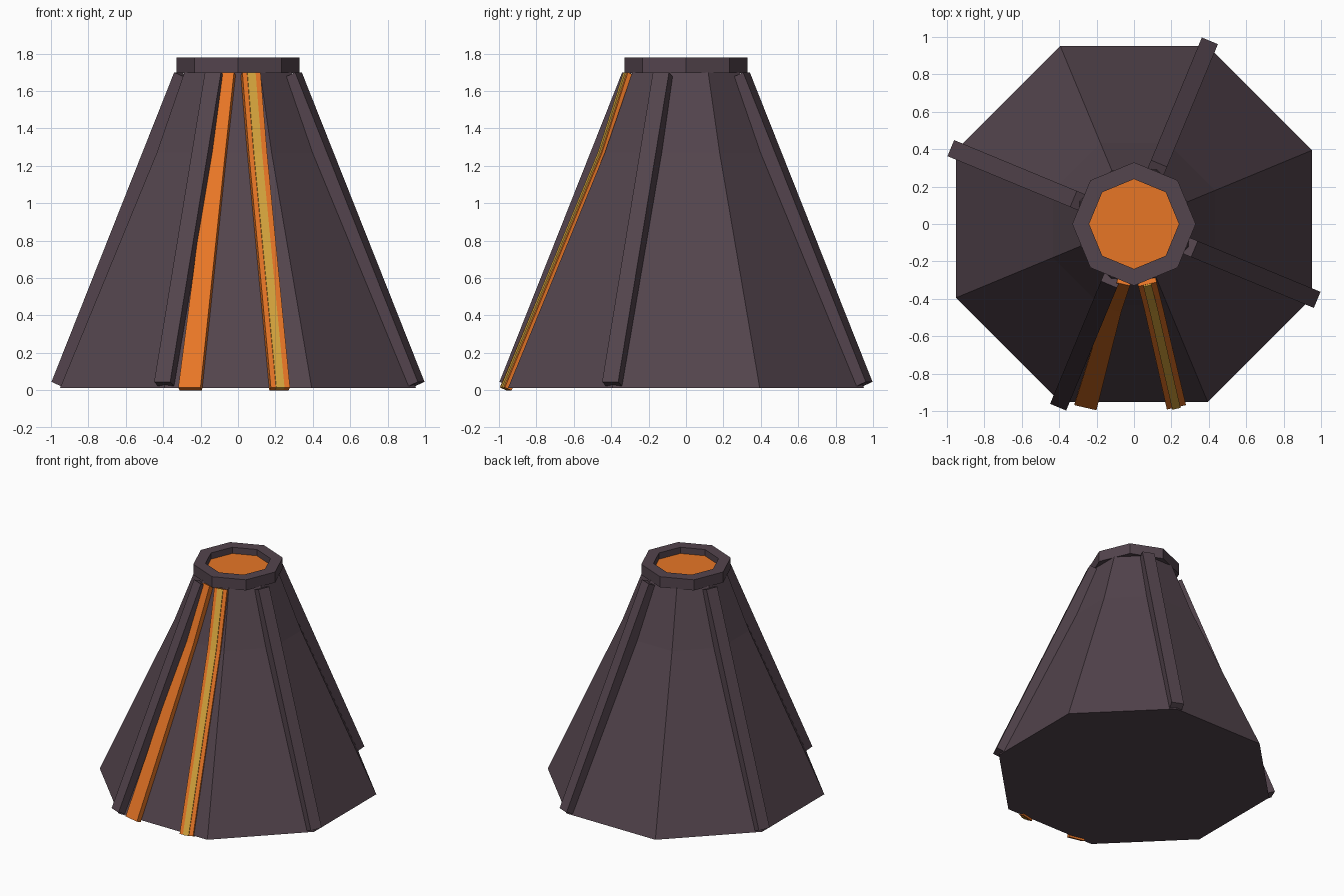
import bpy
from math import sin, cos, pi, radians
from mathutils import Vector

cube = bpy.data.objects.get("Cube")
if cube:
    bpy.data.objects.remove(cube, do_unlink=True)


def material(name, rgb):
    m = bpy.data.materials.new(name)
    m.use_nodes = True
    m.diffuse_color = (*rgb, 1)
    bsdf = m.node_tree.nodes["Principled BSDF"]
    bsdf.inputs["Base Color"].default_value = (*rgb, 1)
    bsdf.inputs["Roughness"].default_value = 0.9
    return m


ROCK = material("dark_rock", (0.087, 0.058, 0.074))
LAVA = material("orange_lava", (0.80, 0.18, 0.019))
GLOW = material("yellow_lava", (0.68, 0.38, 0.047))


def make(name, verts, faces, mat):
    mesh = bpy.data.meshes.new(name)
    mesh.from_pydata(verts, [], faces)
    mesh.materials.append(mat)
    ob = bpy.data.objects.new(name, mesh)
    bpy.context.collection.objects.link(ob)
    return ob


def octagon_lathe(name, profile, turn, mat, closed=False):
    """Spin (radius, height) points into eight flat sides, capped or ring-shaped."""
    n = len(profile)
    verts = [(r * cos(turn + k * pi / 4), r * sin(turn + k * pi / 4), z)
             for r, z in profile for k in range(8)]
    faces = []
    for i in range(n if closed else n - 1):
        a, b = i * 8, (i + 1) % n * 8
        for k in range(8):
            j = (k + 1) % 8
            faces.append((a + k, a + j, b + j, b + k))
    if not closed:
        faces.append(tuple(reversed(range(8))))
        faces.append(tuple(range((n - 1) * 8, n * 8)))
    return make(name, verts, faces, mat)


def slope_strip(name, stations, degrees, thick, mat):
    """Square-section strip running up the slope through (x, y, z, width)."""
    a = radians(degrees)
    side = Vector((cos(a), sin(a), 0))
    out = Vector((sin(a) * 0.92, -cos(a) * 0.92, 0.39))
    verts, faces = [], []
    for x, y, z, w in stations:
        c = Vector((x, y, z))
        for s, d in ((-1, 0), (1, 0), (1, thick), (-1, thick)):
            verts.append(c + side * s * w / 2 - out * d)
    for i in range(len(stations) - 1):
        for k in range(4):
            j = (k + 1) % 4
            faces.append((i * 4 + k, i * 4 + j, i * 4 + 4 + j, i * 4 + 4 + k))
    last = len(verts) - 4
    faces += [(3, 2, 1, 0), (last, last + 1, last + 2, last + 3)]
    return make(name, verts, faces, mat)


# Mountain body with a slight concave bend near the top
octagon_lathe("mountain_body", [(1.03, 0.012), (0.47, 1.27), (0.31, 1.7)], pi / 8, ROCK)

# Crater rim and the lava pool inside it
octagon_lathe("crater_rim", [(0.33, 1.695), (0.33, 1.78), (0.24, 1.78), (0.24, 1.695)],
              0, ROCK, closed=True)
octagon_lathe("lava_pool", [(0.24, 1.70), (0.24, 1.73)], 0, LAVA)

# Straight rock ribs on every second corner
for k in range(4):
    deg = 67.5 + 90 * k
    a = radians(deg)
    path = [(r * sin(a), -r * cos(a), z, 0.093) for r, z in ((1.06, 0.045), (0.35, 1.7))]
    slope_strip(f"rock_rib_{k + 1}", path, deg, 0.08, ROCK)

# Lava streams down the front
slope_strip("right_lava_stream", [(-0.26, -0.982, 0.015, 0.122),
                                  (-0.112, -0.46, 1.27, 0.09),
                                  (-0.057, -0.322, 1.7, 0.073)], -13, 0.04, LAVA)
stream = [(0.227, -0.98, 0.015, 0.105), (0.107, -0.46, 1.27, 0.1), (0.072, -0.322, 1.7, 0.1)]
slope_strip("left_lava_stream", stream, 13, 0.04, LAVA)

# Bright core on the left stream
core = [(x, y - 0.008, z, 0.045) for x, y, z, w in stream]
slope_strip("left_lava_core", core, 13, 0.03, GLOW)
